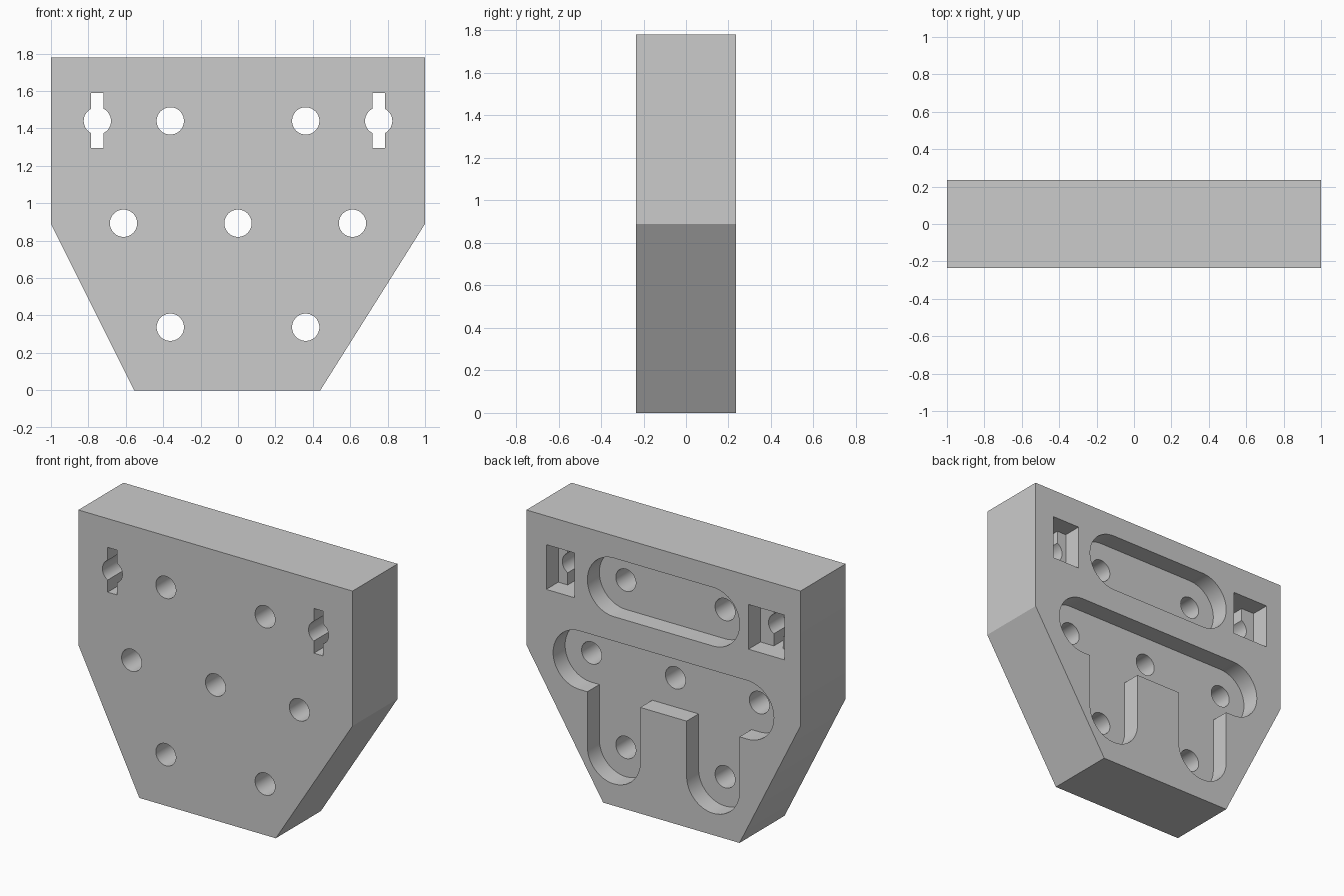
import bpy, bmesh, math

cube = bpy.data.objects.get("Cube")
if cube:
    bpy.data.objects.remove(cube, do_unlink=True)

HALF = 0.235           # half thickness of the plate
FLOOR = HALF - 0.125   # floor of the rear pockets
HOLE_R, POCKET_R = 0.073, 0.193
HOLE_X, ARM_X, KEY_X = 0.362, 0.612, 0.752
TOP_Z, MID_Z, LOW_Z = 1.44, 0.893, 0.337

grey = bpy.data.materials.new("plain grey")
grey.use_nodes = True
grey.diffuse_color = (0.6, 0.6, 0.6, 1)
grey.node_tree.nodes["Principled BSDF"].inputs["Base Color"].default_value = (0.6, 0.6, 0.6, 1)


def prism(name, outline, y0, y1):
    """Extrude an (x, z) outline from y0 to y1."""
    bm = bmesh.new()
    face = bm.faces.new([bm.verts.new((x, y0, z)) for x, z in outline])
    ext = bmesh.ops.extrude_face_region(bm, geom=[face])
    moved = [v for v in ext["geom"] if isinstance(v, bmesh.types.BMVert)]
    bmesh.ops.translate(bm, verts=moved, vec=(0, y1 - y0, 0))
    bmesh.ops.recalc_face_normals(bm, faces=bm.faces)
    mesh = bpy.data.meshes.new(name)
    bm.to_mesh(mesh)
    bm.free()
    mesh.materials.append(grey)
    obj = bpy.data.objects.new(name, mesh)
    bpy.context.collection.objects.link(obj)
    return obj


def box(x0, x1, z0, z1):
    return [(x0, z0), (x1, z0), (x1, z1), (x0, z1)]


def arc(cx, cz, r, start, end, n):
    return [(cx + r * math.cos(a), cz + r * math.sin(a))
            for a in (math.radians(start + (end - start) * i / n) for i in range(n + 1))]


def cut(outline, y0, y1):
    """Subtract an extruded outline from the plate."""
    cutter = prism("cutter", outline, y0, y1)
    mod = plate.modifiers.new("cut", "BOOLEAN")
    mod.operation, mod.solver, mod.object = "DIFFERENCE", "EXACT", cutter
    bpy.context.view_layer.objects.active = plate
    bpy.ops.object.modifier_apply(modifier=mod.name)
    bpy.data.objects.remove(cutter, do_unlink=True)


# Tapered plate body
plate = prism("mounting_plate", [(-1, 1.78), (1, 1.78), (1, 0.89), (0.44, 0),
                                 (-0.555, 0), (-1, 0.89)], -HALF, HALF)

# Upper slot-shaped pocket
cut(arc(HOLE_X, TOP_Z, POCKET_R, -90, 90, 32)
    + arc(-HOLE_X, TOP_Z, POCKET_R, 90, 270, 32), FLOOR, 0.4)

# Lower pocket: a wide bar with two round-ended legs
bar_low, inner, outer = MID_Z - POCKET_R, HOLE_X - POCKET_R, HOLE_X + POCKET_R
cut(arc(ARM_X, MID_Z, POCKET_R, -90, 90, 32)
    + arc(-ARM_X, MID_Z, POCKET_R, 90, 270, 32)
    + [(-outer, bar_low)] + arc(-HOLE_X, LOW_Z, POCKET_R, 180, 360, 32)
    + [(-inner, bar_low), (inner, bar_low)]
    + arc(HOLE_X, LOW_Z, POCKET_R, 180, 360, 32) + [(outer, bar_low)], FLOOR, 0.4)

# Through holes
for x, z in [(HOLE_X, TOP_Z), (-HOLE_X, TOP_Z), (ARM_X, MID_Z), (0, MID_Z),
             (-ARM_X, MID_Z), (HOLE_X, LOW_Z), (-HOLE_X, LOW_Z)]:
    cut(arc(x, z, HOLE_R, 0, 360, 48)[:-1], -0.4, 0.4)

# Keyhole slots with rectangular pockets behind them
slot = 0.034
tilt = math.degrees(math.asin(slot / HOLE_R))
for x, half_width in [(KEY_X, 0.103), (-KEY_X, 0.132)]:
    cut(box(x - half_width, x + half_width, 1.295, 1.59), FLOOR, 0.4)
    cut(arc(x, TOP_Z, HOLE_R, tilt - 90, 90 - tilt, 18)
        + [(x + slot, 1.59), (x - slot, 1.59)]
        + arc(x, TOP_Z, HOLE_R, 90 + tilt, 270 - tilt, 18)
        + [(x - slot, 1.295), (x + slot, 1.295)], -0.4, FLOOR + 0.01)

# Smooth the round walls, keep the edges sharp
bpy.ops.object.select_all(action="DESELECT")
plate.select_set(True)
bpy.context.view_layer.objects.active = plate
bpy.ops.object.shade_smooth_by_angle(angle=math.radians(30))
